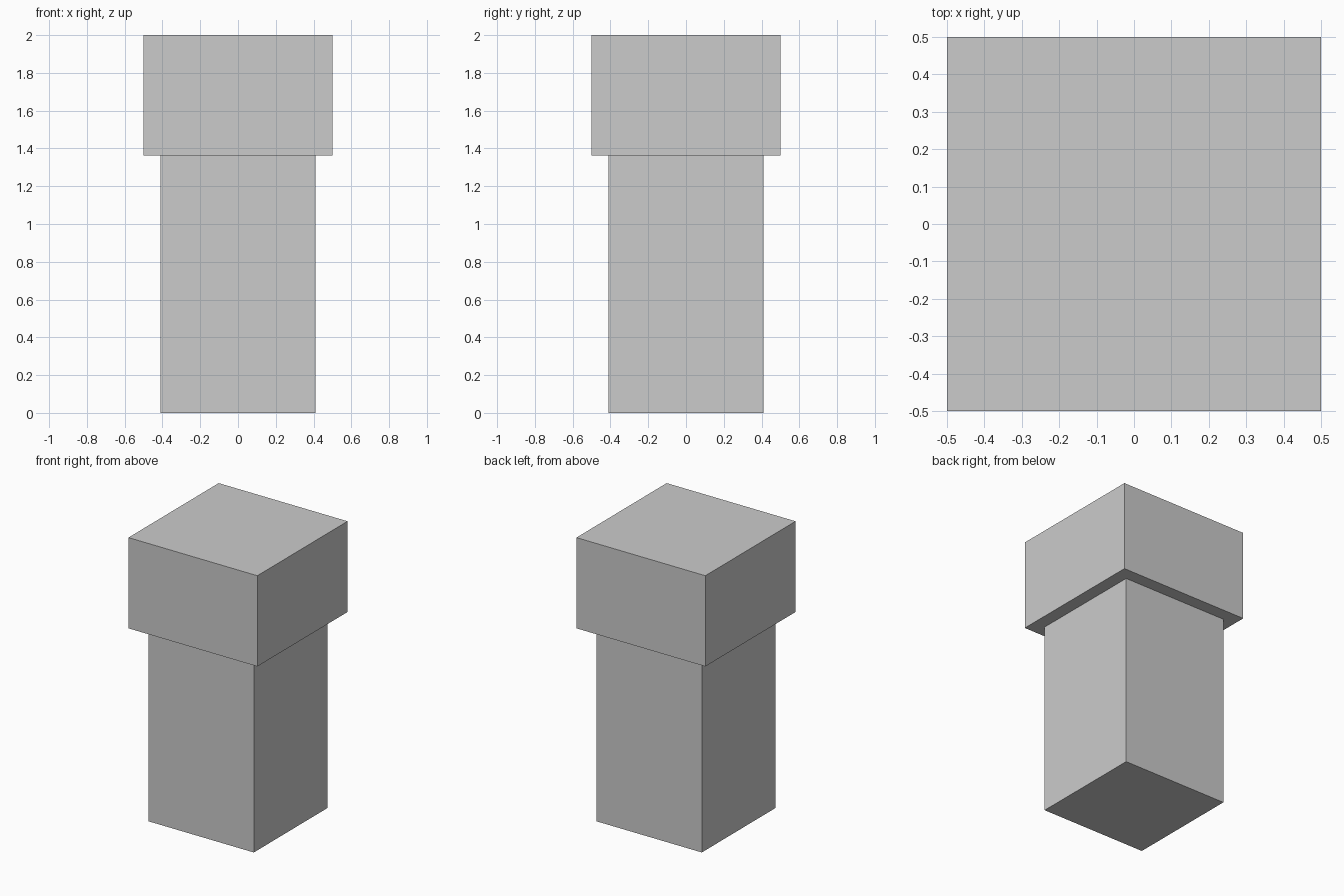
import bpy

if "Cube" in bpy.data.objects:
    bpy.data.objects.remove(bpy.data.objects["Cube"])


def box(name, width, z0, z1):
    """Square block centred on the z axis, spanning z0 to z1."""
    bpy.ops.mesh.primitive_cube_add(size=1, location=(0, 0, (z0 + z1) / 2))
    obj = bpy.context.object
    obj.name = name
    obj.scale = (width, width, z1 - z0)
    bpy.ops.object.transform_apply(location=False, rotation=False, scale=True)
    return obj


U = 1 / 11  # modelling unit: the cap is 11 units wide

# Narrow lower post
box("post", 9 * U, 0, 15 * U)

# Wider block on top
box("cap", 11 * U, 15 * U, 22 * U)
